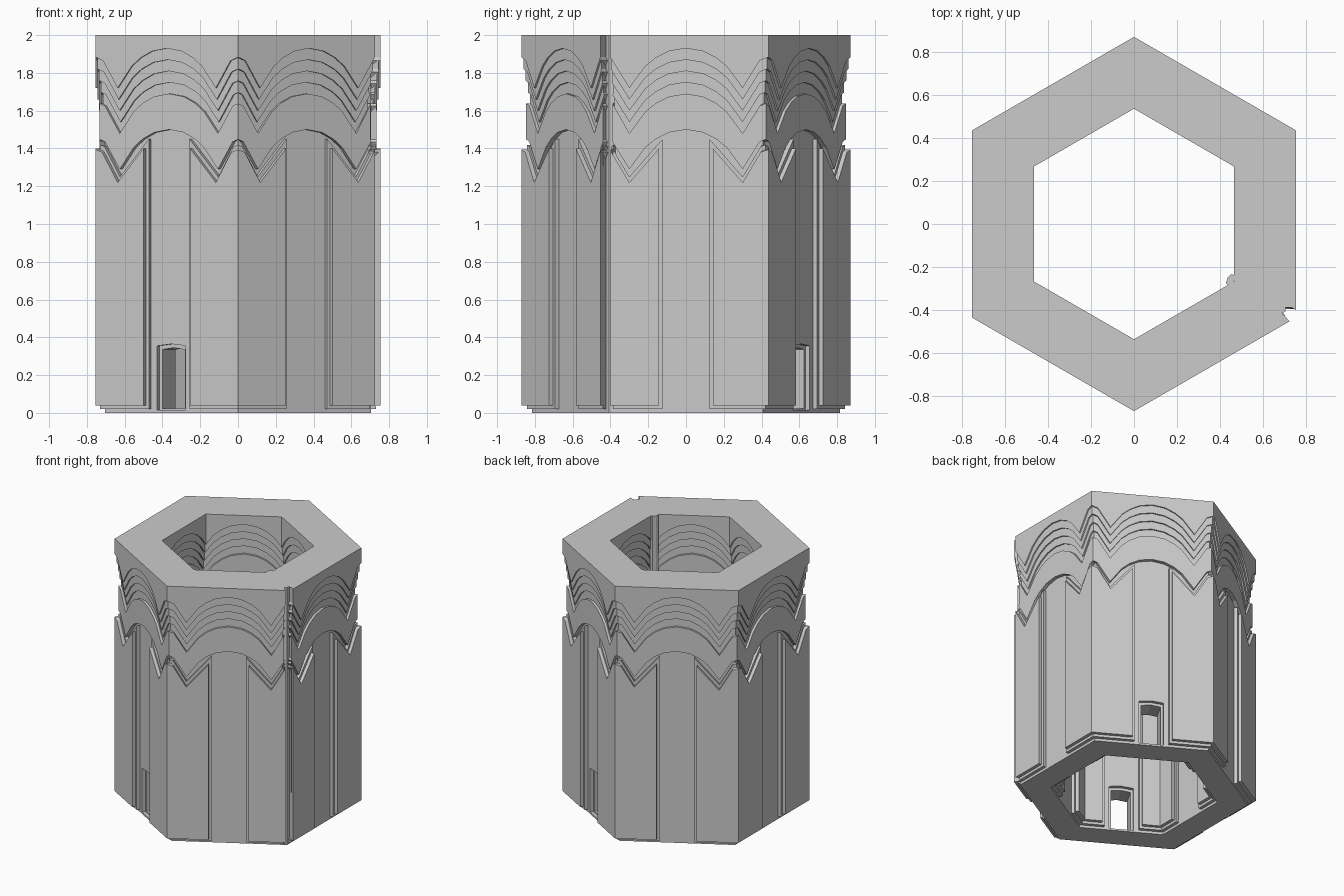
import bpy, bmesh, math
from mathutils import Vector

cube = bpy.data.objects.get("Cube")
if cube:
    bpy.data.objects.remove(cube, do_unlink=True)

stone = bpy.data.materials.new("grey stone")
stone.use_nodes = True
GREY = (0.6, 0.6, 0.6, 1)
stone.diffuse_color = GREY
stone.node_tree.nodes["Principled BSDF"].inputs["Base Color"].default_value = GREY

TAN = math.tan(math.radians(30))
OUTER, INNER, TOP = 0.705, 0.515, 2.0   # core wall apothems and height

# Half outlines across one wall: distance from its middle, height
ARCH = [(0, 1.93), (0.09, 1.915), (0.16, 1.88), (0.215, 1.835),
        (0.30, 1.72), (0.39, 1.865), (0.44, 1.885)]
CHEVRON = [(0.12, 1.455), (0.30, 1.25), (0.395, 1.41), (0.44, 1.425)]


def height(curve, u):
    u = abs(u)
    for (u0, z0), (u1, z1) in zip(curve, curve[1:]):
        if u0 <= u <= u1:
            return z0 + (z1 - z0) * (u - u0) / (u1 - u0)
    return curve[0][1] if u < curve[0][0] else curve[-1][1]


def shifted(curve, dz):
    return [(u, z + dz) for u, z in curve]


def level(z):
    return [(0, z), (1, z)]


def place(angle, a, u, z):
    c, s = math.cos(angle), math.sin(angle)
    return Vector((a * c - u * s, a * s + u * c, z))


def prism(bm, front, back):
    f = [bm.verts.new(p) for p in front]
    b = [bm.verts.new(p) for p in back]
    bm.faces.new(f)
    bm.faces.new(b[::-1])
    for i in range(len(f)):
        j = (i + 1) % len(f)
        bm.faces.new((f[j], f[i], b[i], b[j]))


def finish(bm, name):
    bmesh.ops.recalc_face_normals(bm, faces=bm.faces[:])
    mesh = bpy.data.meshes.new(name)
    bm.to_mesh(mesh)
    bm.free()
    mesh.materials.append(stone)
    ob = bpy.data.objects.new(name, mesh)
    bpy.context.collection.objects.link(ob)
    return ob


def relief(name, lo, hi, depth, gap=0.0):
    """Raised layer between two outlines, mitred round both sides of all six walls.
    A gap leaves the middle of each wall bare."""
    bm = bmesh.new()
    for outside in (True, False):
        base = OUTER if outside else INNER
        face = base + depth if outside else base - depth
        limit, back_limit = face * TAN, base * TAN
        inside = min(limit, back_limit) - 0.006
        marks = sorted({u for u, z in lo + hi if gap < u < inside} | {gap})
        half = marks + [limit]
        spans = ([half, [-u for u in half]] if gap
                 else [[-u for u in half[:0:-1]] + half])
        for k in range(6):
            angle = k * math.pi / 3
            for us in spans:
                def ends(u, lim):
                    if abs(u) < limit:
                        return u
                    # One outer corner is left open as a narrow notch
                    notch = outside and ((k == 0 and u < 0) or (k == 5 and u > 0))
                    return math.copysign(lim - (0.035 if notch else 0), u)
                ring = [(u, height(lo, u)) for u in us]
                ring += [(u, height(hi, u)) for u in reversed(us)]
                prism(bm, [place(angle, face, ends(u, limit), z) for u, z in ring],
                      [place(angle, base, ends(u, back_limit), z) for u, z in ring])
    return finish(bm, name)


# Hexagonal core wall
bm = bmesh.new()
rings = []
for a, z in ((OUTER, 0), (OUTER, TOP), (INNER, TOP), (INNER, 0)):
    rings.append([bm.verts.new(place(k * math.pi / 3, a, a * TAN, z)) for k in range(6)])
for r in range(4):
    p, q = rings[r], rings[(r + 1) % 4]
    for k in range(6):
        n = (k + 1) % 6
        bm.faces.new((p[k], p[n], q[n], q[k]))
core = finish(bm, "core_wall")


# Two opposite doorways with a shallow rebate on either side of the wall
def cut_door(angle, a0, a1, half, z0, z1):
    bm = bmesh.new()
    ring = [(-half, z0), (half, z0), (half, z1 - 0.01), (0, z1), (-half, z1 - 0.01)]
    prism(bm, [place(angle, a1, u, z) for u, z in ring],
          [place(angle, a0, u, z) for u, z in ring])
    cutter = finish(bm, "door_cutter")
    cutter.hide_render = True
    mod = core.modifiers.new("door", 'BOOLEAN')
    mod.operation, mod.solver, mod.object = 'DIFFERENCE', 'EXACT', cutter
    bpy.context.view_layer.objects.active = core
    bpy.ops.object.modifier_apply(modifier=mod.name)
    bpy.data.objects.remove(cutter, do_unlink=True)


for door_angle in (math.pi / 3, math.pi * 4 / 3):
    cut_door(door_angle, 0.45, 0.8, 0.07, 0.022, 0.345)
    cut_door(door_angle, OUTER - 0.025, 0.8, 0.087, 0.014, 0.365)
    cut_door(door_angle, 0.45, INNER + 0.025, 0.087, 0.014, 0.365)

# Stepped corner pilasters
relief("pilaster_base_layer", level(0.02), CHEVRON, 0.025, gap=0.124)
relief("pilaster_front_layer", level(0.04), shifted(CHEVRON, -0.03), 0.05, gap=0.142)

# Scalloped band above the pilasters
relief("scalloped_band", shifted(ARCH, -0.43), shifted(ARCH, -0.24), 0.028)

# Corbelled arches stepping out to the rim
for i in range(5):
    upper = level(TOP) if i == 0 else shifted(ARCH, -0.06 * (i - 1))
    relief(f"corbel_arch_{i + 1}", shifted(ARCH, -0.06 * i), upper, 0.05 - 0.01 * i)

# Narrow post in the inner corner behind the notch
bm = bmesh.new()
post = [(0.535, -0.03), (0.535, 0.03), (0.508, 0.024), (0.503, 0), (0.508, -0.024)]
prism(bm, [place(-math.pi / 6, a, u, TOP) for a, u in post],
      [place(-math.pi / 6, a, u, 0.04) for a, u in post])
finish(bm, "inner_corner_post")
